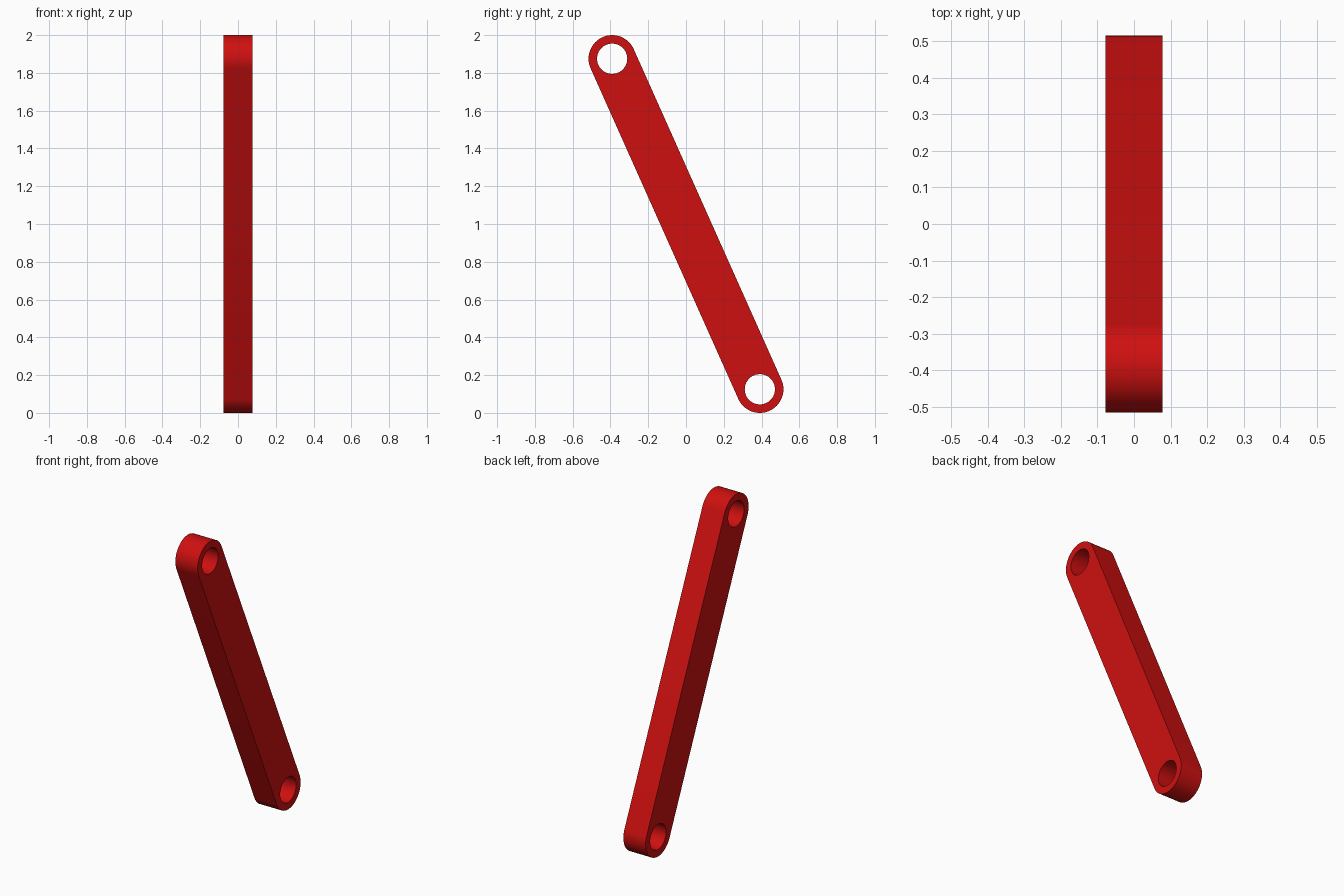
import bpy, bmesh, math
from mathutils import Vector

if "Cube" in bpy.data.objects:
    bpy.data.objects.remove(bpy.data.objects["Cube"], do_unlink=True)

HALF_WIDTH = 0.078
END_RADIUS = 0.125
HOLE_RADIUS = 0.08
TOP = Vector((0, -0.391, 1.875))
BOTTOM = Vector((0, 0.391, 0.125))
STEPS = 32  # segments per half circle

red = bpy.data.materials.new("red paint")
red.use_nodes = True
colour = (0.62, 0.005, 0.005, 1)
red.diffuse_color = colour
red.node_tree.nodes["Principled BSDF"].inputs["Base Color"].default_value = colour


def arc(centre, radius, start, sweep, count):
    """Points on an arc in the side plane."""
    angles = [start + sweep * i / count for i in range(count + 1)]
    return [centre + radius * Vector((0, math.cos(a), math.sin(a))) for a in angles]


def add_loop(bm, points):
    """Closed loop of edges, moved to one side of the bar."""
    verts = [bm.verts.new(p - Vector((HALF_WIDTH, 0, 0))) for p in points]
    return [bm.edges.new((v, verts[i - 1])) for i, v in enumerate(verts)]


# Bar outline: two round ends joined by straight sides, with a hole in each end
axis = TOP - BOTTOM
lean = math.atan2(axis.z, axis.y)
bm = bmesh.new()
edges = add_loop(bm, arc(TOP, END_RADIUS, lean - math.pi / 2, math.pi, STEPS)
                 + arc(BOTTOM, END_RADIUS, lean + math.pi / 2, math.pi, STEPS))
for centre in (TOP, BOTTOM):
    edges += add_loop(bm, arc(centre, HOLE_RADIUS, 0, 2 * math.pi, 2 * STEPS)[:-1])
bmesh.ops.triangle_fill(bm, edges=edges, use_beauty=True, normal=(-1, 0, 0))

# Thickness of the bar
result = bmesh.ops.extrude_face_region(bm, geom=bm.faces[:], use_keep_orig=True)
moved = [g for g in result["geom"] if isinstance(g, bmesh.types.BMVert)]
bmesh.ops.translate(bm, verts=moved, vec=(2 * HALF_WIDTH, 0, 0))
bmesh.ops.recalc_face_normals(bm, faces=bm.faces[:])

mesh = bpy.data.meshes.new("link_bar")
bm.to_mesh(mesh)
bm.free()
mesh.materials.append(red)
bar = bpy.data.objects.new("link_bar", mesh)
bpy.context.collection.objects.link(bar)

# Smooth round ends and holes, sharp rims
bpy.ops.object.select_all(action='DESELECT')
bar.select_set(True)
bpy.context.view_layer.objects.active = bar
bpy.ops.object.shade_smooth_by_angle(angle=math.radians(30))
